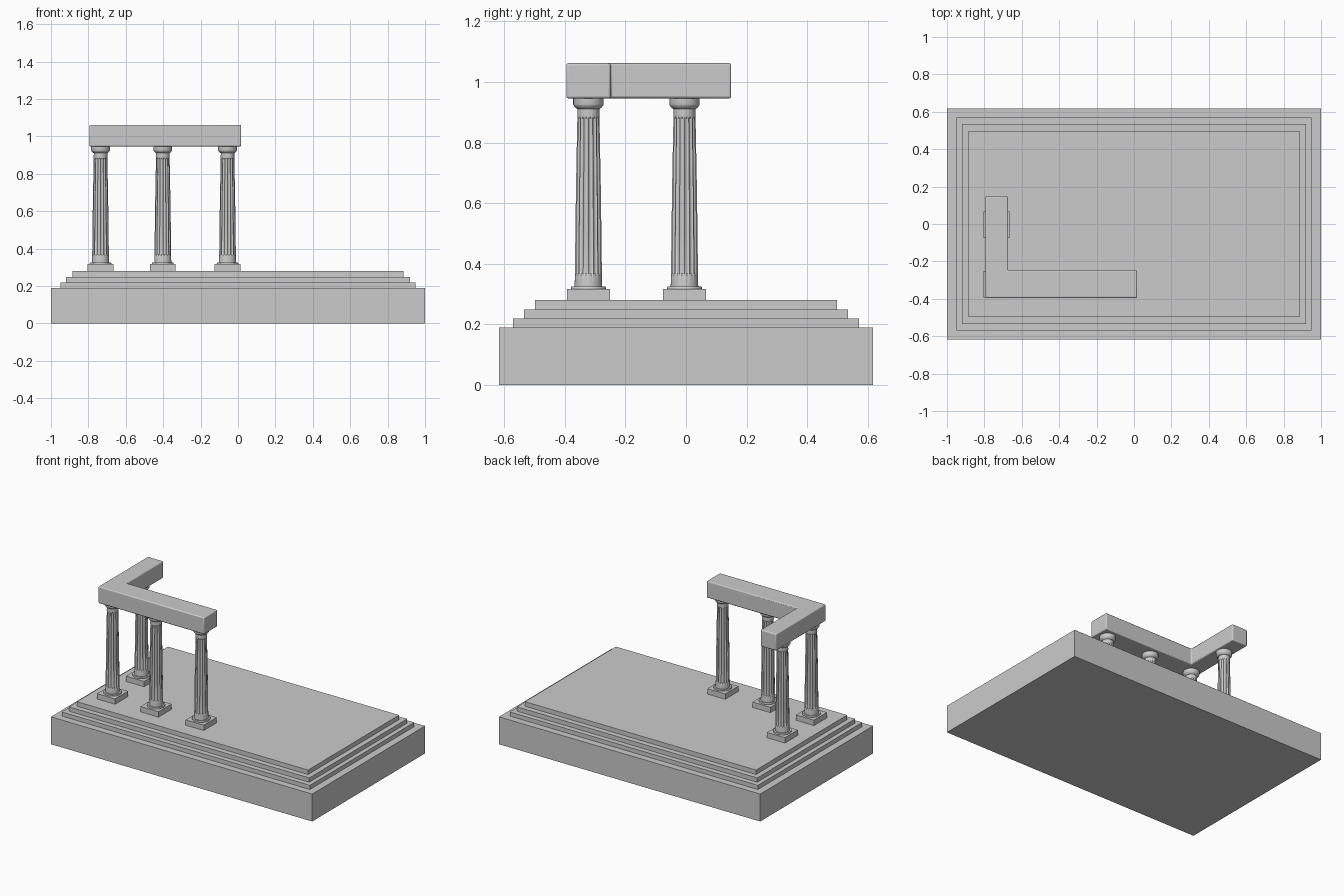
import bpy, bmesh
from math import cos, sin, pi, radians

if "Cube" in bpy.data.objects:
    bpy.data.objects.remove(bpy.data.objects["Cube"])


def make_object(name, bm):
    bmesh.ops.recalc_face_normals(bm, faces=bm.faces)
    me = bpy.data.meshes.new(name)
    bm.to_mesh(me)
    bm.free()
    ob = bpy.data.objects.new(name, me)
    bpy.context.collection.objects.link(ob)
    return ob


def prism(name, pts, z0, z1):
    bm = bmesh.new()
    face = bm.faces.new([bm.verts.new((x, y, z0)) for x, y in pts])
    ext = bmesh.ops.extrude_face_region(bm, geom=[face], use_keep_orig=True)
    top = [v for v in ext["geom"] if isinstance(v, bmesh.types.BMVert)]
    bmesh.ops.translate(bm, verts=top, vec=(0, 0, z1 - z0))
    return make_object(name, bm)


def slab(name, hx, hy, z0, z1):
    return prism(name, [(-hx, -hy), (hx, -hy), (hx, hy), (-hx, hy)], z0, z1)


def turned(name, profile, x, y, flutes=16, per=6):
    """Lathe of (radius, z, flute depth) rings."""
    bm = bmesh.new()
    n = flutes * per
    rings = []
    for r, z, depth in profile:
        ring = []
        for i in range(n):
            a = 2 * pi * i / n
            rr = r - depth * sin(pi * (i % per) / per)
            ring.append(bm.verts.new((rr * cos(a), rr * sin(a), z)))
        rings.append(ring)
    for lo, hi in zip(rings, rings[1:]):
        for i in range(n):
            j = (i + 1) % n
            bm.faces.new((lo[i], lo[j], hi[j], hi[i]))
    bm.faces.new(rings[0])
    bm.faces.new(rings[-1])
    ob = make_object(name, bm)
    ob.location = (x, y, 0)
    smooth(ob)
    return ob


def smooth(ob):
    bpy.ops.object.select_all(action='DESELECT')
    ob.select_set(True)
    bpy.context.view_layer.objects.active = ob
    bpy.ops.object.shade_smooth_by_angle(angle=radians(30))


# Podium and steps
slab("podium", 1.0, 0.617, 0.0, 0.19)
slab("lower_step", 0.95, 0.57, 0.19, 0.219)
slab("middle_step", 0.92, 0.535, 0.219, 0.249)
slab("upper_step", 0.885, 0.498, 0.249, 0.28)

# Columns: foot ring, shaft with flutes between plain bands, capital
foot = [(0.057, 0.316, 0), (0.058, 0.321, 0), (0.056, 0.326, 0)]
shaft = [(0.0455, 0.326, 0), (0.0445, 0.363, 0), (0.0445, 0.368, 0.005),
         (0.043, 0.50, 0.005), (0.041, 0.65, 0.005), (0.0385, 0.78, 0.005),
         (0.0365, 0.88, 0.004), (0.0365, 0.885, 0), (0.036, 0.915, 0)]
capital = [(0.037, 0.911, 0), (0.043, 0.915, 0), (0.049, 0.923, 0),
           (0.050, 0.926, 0), (0.050, 0.948, 0)]
spots = [(-0.735, -0.322), (-0.402, -0.322), (-0.056, -0.322), (-0.735, -0.005)]
for k, (x, y) in enumerate(spots, 1):
    plinth = slab(f"plinth_{k}", 0.069, 0.071, 0.28, 0.317)
    plinth.location = (x, y, 0)
    turned(f"column_foot_{k}", foot, x, y)
    turned(f"column_shaft_{k}", shaft, x, y)
    turned(f"column_capital_{k}", capital, x, y)

# L-shaped lintel resting on the columns
lintel = prism("lintel", [(-0.794, -0.395), (0.017, -0.395), (0.017, -0.249),
                          (-0.674, -0.249), (-0.674, 0.149), (-0.794, 0.149)],
               0.946, 1.062)
bev = lintel.modifiers.new("bevel", 'BEVEL')
bev.width = 0.007
bev.segments = 3
smooth(lintel)
